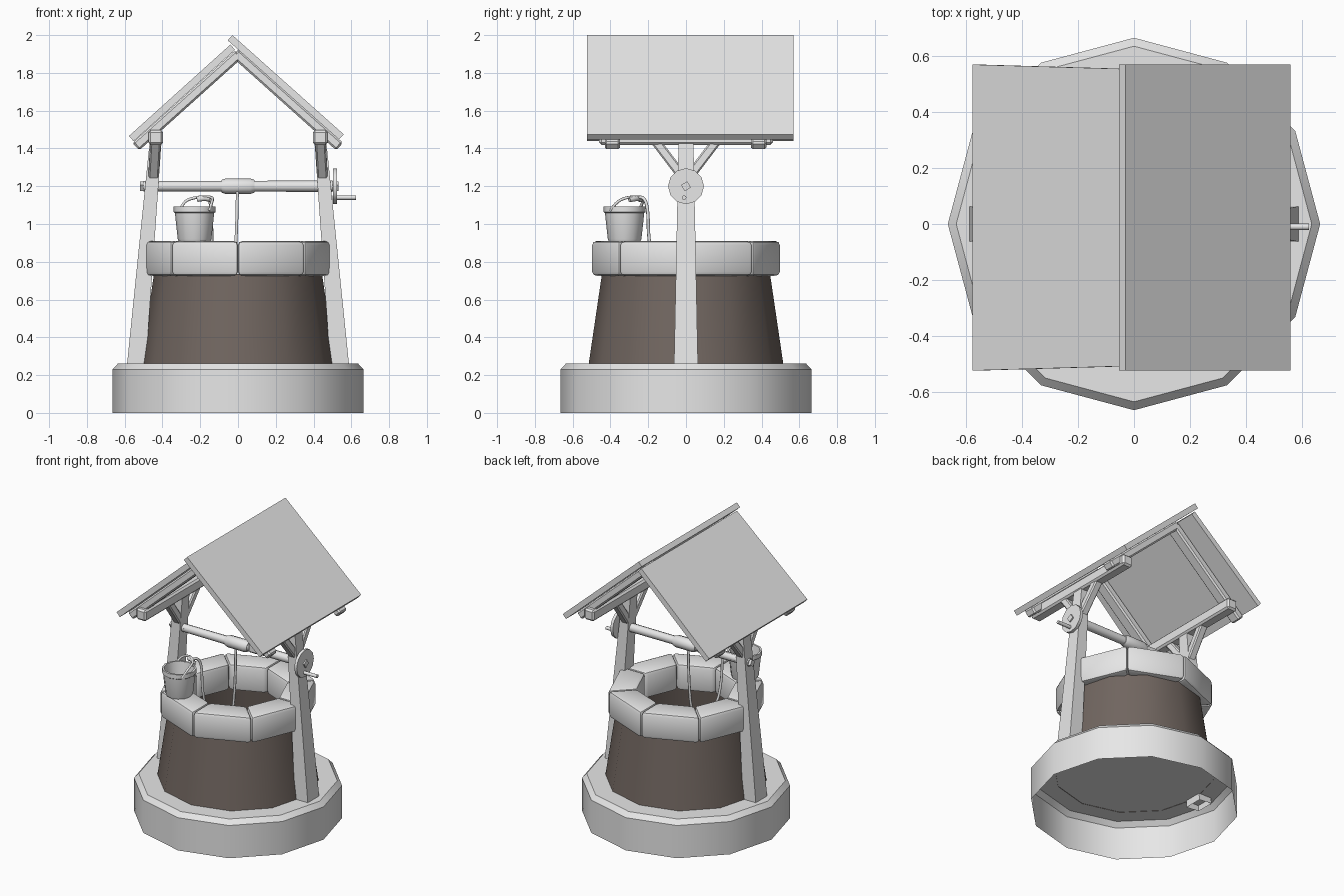
import bpy, bmesh, math
from mathutils import Vector, Matrix

if "Cube" in bpy.data.objects:
    bpy.data.objects.remove(bpy.data.objects["Cube"])


def material(name, rgb):
    m = bpy.data.materials.new(name)
    m.diffuse_color = (*rgb, 1)
    m.use_nodes = True
    m.node_tree.nodes["Principled BSDF"].inputs["Base Color"].default_value = m.diffuse_color
    return m


GREY = material("light_grey", (0.8, 0.8, 0.8))
BROWN = material("dark_brown", (0.165, 0.133, 0.117))


def finish(name, bm, mat=GREY, bevel=0, segments=1, angle=35):
    if bevel:
        bmesh.ops.bevel(bm, geom=bm.edges[:], offset=bevel, segments=segments,
                        profile=0.5, affect='EDGES')
    me = bpy.data.meshes.new(name)
    bm.to_mesh(me)
    bm.free()
    me.materials.append(mat)
    ob = bpy.data.objects.new(name, me)
    bpy.context.collection.objects.link(ob)
    bpy.ops.object.select_all(action='DESELECT')
    ob.select_set(True)
    bpy.context.view_layer.objects.active = ob
    bpy.ops.object.shade_smooth_by_angle(angle=math.radians(angle))
    return ob


def lathe(name, profile, n, mat=GREY, matrix=Matrix(), angle=35):
    """Revolve (radius, height) points around z, then apply matrix."""
    bm = bmesh.new()
    rings = [[bm.verts.new((r * math.cos(2 * math.pi * k / n),
                            r * math.sin(2 * math.pi * k / n), z))
              for k in range(n)] for r, z in profile]
    for a, b in zip(rings, rings[1:]):
        for k in range(n):
            j = (k + 1) % n
            bm.faces.new((a[k], a[j], b[j], b[k]))
    bmesh.ops.remove_doubles(bm, verts=bm.verts, dist=1e-5)
    bm.transform(matrix)
    return finish(name, bm, mat, angle=angle)


def hexahedron(bottom, top, open_bottom=False):
    bm = bmesh.new()
    a = [bm.verts.new(p) for p in bottom]
    b = [bm.verts.new(p) for p in top]
    for k in range(4):
        j = (k + 1) % 4
        bm.faces.new((a[k], a[j], b[j], b[k]))
    bm.faces.new(b)
    if not open_bottom:
        bm.faces.new(a[::-1])
    return bm


def bar(name, p, q, size, size2=None, side=(0, 1, 0), bevel=0, open_bottom=False):
    """Four-sided bar from p to q; size is (along side, across)."""
    p, q = Vector(p), Vector(q)
    d = (q - p).normalized()
    u = Vector(side)
    u = (u - d * u.dot(d)).normalized()
    v = d.cross(u)

    def ring(c, s):
        return [c + u * s[0] / 2 * i + v * s[1] / 2 * j
                for i, j in ((-1, -1), (1, -1), (1, 1), (-1, 1))]
    bm = hexahedron(ring(p, size), ring(q, size2 or size), open_bottom)
    return finish(name, bm, bevel=bevel)


def cord(name, points, radius):
    cu = bpy.data.curves.new(name, 'CURVE')
    cu.dimensions = '3D'
    cu.bevel_depth = radius
    cu.bevel_resolution = 1
    cu.resolution_u = 4
    cu.use_fill_caps = True
    sp = cu.splines.new('NURBS')
    sp.points.add(len(points) - 1)
    for pt, co in zip(sp.points, points):
        pt.co = (*co, 1)
    sp.order_u = 3
    sp.use_endpoint_u = True
    cu.materials.append(GREY)
    ob = bpy.data.objects.new(name, cu)
    bpy.context.collection.objects.link(ob)
    bpy.ops.object.select_all(action='DESELECT')
    ob.select_set(True)
    bpy.context.view_layer.objects.active = ob
    bpy.ops.object.convert(target='MESH')


# Stone base (open underneath) and brown well wall
lathe("base", [(.665, 0), (.665, .23), (.635, .262), (0, .262)], 12)
lathe("well_wall", [(.515, .26), (.445, .735)], 12, BROWN)

# Rim of eight wedge stones
for k in range(8):
    def corner(r, i, z):
        t = math.pi / 4 * i
        return Vector((r * math.cos(t), r * math.sin(t), z))
    loop = [(.315, k), (.505, k), (.505, k + 1), (.315, k + 1)]
    bm = hexahedron([corner(r, i, .725) for r, i in loop],
                    [corner(r, i, .91) for r, i in loop])
    finish(f"rim_stone_{k + 1}", bm, bevel=.022, segments=2, angle=40)

# Posts, braces and eave beams on both sides
for s, label in ((-1, "left"), (1, "right")):
    bar(f"{label}_post", (s * .541, 0, .22), (s * .435, 0, 1.45), (.1, .128), (.062, .078),
        side=(1, 0, 0), open_bottom=True)
    for t, end in ((-1, "front"), (1, "back")):
        bar(f"{label}_{end}_brace", (s * .448, t * .01, 1.24), (s * .436, t * .17, 1.45),
            (.055, .05), side=(1, 0, 0), bevel=.008)
    bar(f"{label}_beam", (s * .435, -.46, 1.458), (s * .435, .46, 1.458), (.078, .078),
        side=(1, 0, 0), bevel=.012)

# Rafters
for y, end in ((-.39, "front"), (.385, "back")):
    bar(f"{end}_right_rafter", (-.015, y, 1.905), (.538, y, 1.41), (.08, .054), bevel=.01)
    bar(f"{end}_left_rafter", (.005, y, 1.9), (-.541, y, 1.41), (.08, .054), bevel=.01)

# Roof panels, the right one lapping over the left at the ridge
bar("right_roof", (-.042, .023, 1.986), (.547, .023, 1.461), (1.093, .037))
bar("left_roof", (-.028, .023, 1.936), (-.565, .023, 1.452), (1.062, .037), (1.093, .037))

# Windlass: axle, drum, crank disc and peg
along_x = Matrix.Translation((0, 0, 1.2)) @ Matrix.Rotation(math.pi / 2, 4, 'Y')
lathe("axle", [(0, -.5), (.027, -.5), (.03, .5), (0, .5)], 10, matrix=along_x, angle=40)
lathe("drum", [(0, -.088), (.033, -.088), (.041, -.065), (.041, .065), (.033, .088), (0, .088)],
      10, matrix=along_x, angle=40)
bar("axle_end", (-.518, 0, 1.2), (.532, 0, 1.2), (.038, .038), side=(0, .85, .53))
lathe("crank_disc", [(0, .503), (.095, .503), (.095, .523), (0, .523)], 12, matrix=along_x)
lathe("crank_peg", [(0, .5), (.012, .5), (.012, .625), (0, .625)], 8,
      matrix=Matrix.Translation((0, -.01, -.06)) @ along_x, angle=50)

# Bucket with handle
lathe("bucket", [(0, 0), (.084, 0), (.089, .012), (.104, .15), (.111, .155), (.111, .185),
                 (.098, .185), (.078, .03), (0, .03)], 12,
      matrix=Matrix.Translation((-.23, -.325, .908)))
cord("bucket_handle", [(-.305, -.25, 1.07), (-.295, -.225, 1.12), (-.21, -.225, 1.145),
                       (-.135, -.3, 1.145), (-.135, -.37, 1.12), (-.155, -.4, 1.07)], .008)
cord("handle_grip", [(-.215, -.24, 1.13), (-.165, -.25, 1.14), (-.14, -.3, 1.128)], .015)

# Rope from the drum, sagging into the well and back up to the bucket
cord("rope", [(-.003, -.02, 1.19), (-.006, -.02, 1.0), (-.014, -.02, .86), (-.02, -.03, .72),
              (-.07, -.09, .66), (-.13, -.16, .74), (-.14, -.2, .92), (-.14, -.2, 1.08),
              (-.155, -.225, 1.15), (-.175, -.255, 1.14)], .009)
